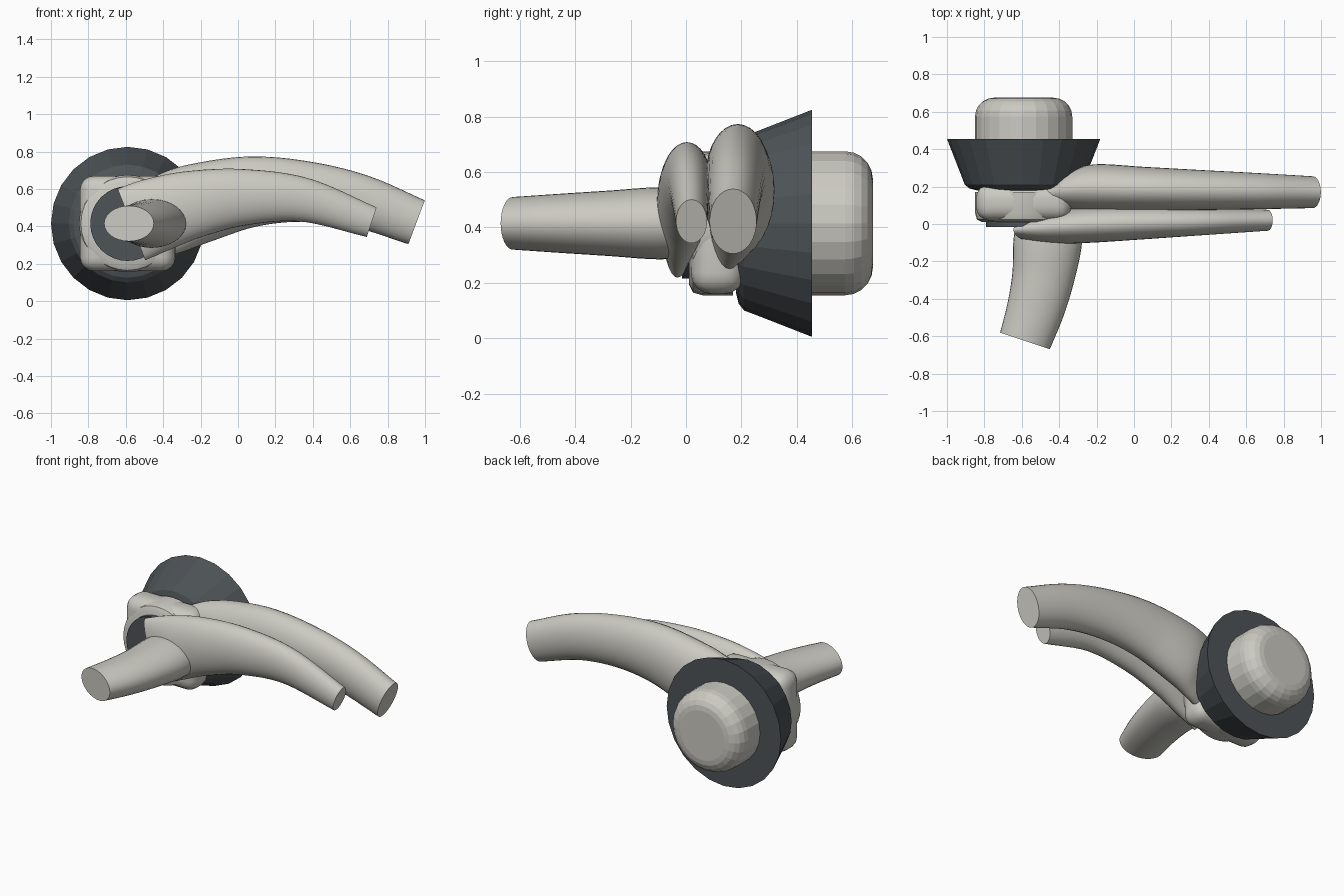
import bpy, bmesh, math
from mathutils import Vector

if "Cube" in bpy.data.objects:
    bpy.data.objects.remove(bpy.data.objects["Cube"], do_unlink=True)

AXIS_X, AXIS_Z = -0.59, 0.415


def material(name, rgb):
    m = bpy.data.materials.new(name)
    m.use_nodes = True
    m.diffuse_color = (*rgb, 1)
    m.node_tree.nodes["Principled BSDF"].inputs["Base Color"].default_value = (*rgb, 1)
    return m


LIGHT = material("warm light grey", (0.60, 0.59, 0.54))
DARK = material("dark slate grey", (0.075, 0.087, 0.095))


def finish(name, bm, mat, smooth=None):
    bmesh.ops.recalc_face_normals(bm, faces=bm.faces)
    mesh = bpy.data.meshes.new(name)
    bm.to_mesh(mesh)
    bm.free()
    mesh.materials.append(mat)
    if smooth:
        mesh.shade_smooth()
        mesh.set_sharp_from_angle(angle=math.radians(smooth))
    ob = bpy.data.objects.new(name, mesh)
    bpy.context.collection.objects.link(ob)
    return ob


def skin(bm, rings):
    """Join successive rings with quads and cap both ends."""
    n = len(rings[0])
    for a, b in zip(rings, rings[1:]):
        for i in range(n):
            j = (i + 1) % n
            bm.faces.new((a[i], a[j], b[j], b[i]))
    bm.faces.new(rings[0])
    bm.faces.new(rings[-1])


def turned(name, profile, mat, sides=24, smooth=None):
    """Revolve (radius, y) points about the mounting axis."""
    bm = bmesh.new()
    rings = []
    for r, y in profile:
        angles = [2 * math.pi * i / sides for i in range(sides)]
        rings.append([bm.verts.new((AXIS_X + r * math.cos(a), y, AXIS_Z + r * math.sin(a)))
                      for a in angles])
    skin(bm, rings)
    return finish(name, bm, mat, smooth)


def spline(p, t):
    """Catmull-Rom sample through station tuples, t in 0..len-1."""
    i = min(int(t), len(p) - 2)
    u = t - i
    b, c = p[i], p[i + 1]
    a = p[i - 1] if i else 2 * b - c
    d = p[i + 2] if i + 2 < len(p) else 2 * c - b
    return 0.5 * (2 * b + (c - a) * u + (2 * a - 5 * b + 4 * c - d) * u * u
                  + (3 * b - a - 3 * c + d) * u ** 3)


def arm(name, stations, flat_axis, sides=32, steps=8):
    """Tapered elliptical tube: stations are x, y, z, in-plane radius, side radius."""
    pts = [Vector(s) for s in stations]
    side = Vector(flat_axis)
    bm = bmesh.new()
    rings = []
    last = len(pts) - 1
    for k in range(last * steps + 1):
        t = k / steps
        s = spline(pts, t)
        tangent = (spline(pts, min(t + 0.05, last)) - spline(pts, max(t - 0.05, 0)))
        tangent = Vector(tangent[:3]).normalized()
        up = side.cross(tangent).normalized()
        centre = Vector(s[:3])
        ring = []
        for i in range(sides):
            a = 2 * math.pi * i / sides
            ring.append(bm.verts.new(centre + up * s[3] * math.cos(a) + side * s[4] * math.sin(a)))
        rings.append(ring)
    skin(bm, rings)
    return finish(name, bm, LIGHT, 40)


# Flared collar and rounded rear knob
turned("flared_collar", [(0.25, 0.18), (0.29, 0.19), (0.315, 0.21), (0.33, 0.25), (0.41, 0.455)], DARK)
bevel = 0.1
knob = [(0.26, 0.44)]
for i in range(6):
    a = math.pi / 2 * i / 5
    knob.append((0.26 - bevel + bevel * math.cos(a), 0.675 - bevel + bevel * math.sin(a)))
turned("rear_knob", knob, LIGHT)

# Rounded square hub with a round boss and a dark front disc
bm = bmesh.new()
bmesh.ops.create_cube(bm, size=1)
bmesh.ops.scale(bm, vec=(0.51, 0.195, 0.51), verts=bm.verts)
bmesh.ops.translate(bm, vec=(AXIS_X, 0.115, AXIS_Z), verts=bm.verts)
bmesh.ops.bevel(bm, geom=bm.edges[:], offset=0.075, segments=4, profile=0.5, affect='EDGES')
finish("hub_body", bm, LIGHT, 40)
turned("hub_boss", [(0.22, 0.01), (0.25, 0.025), (0.26, 0.06), (0.26, 0.17)], LIGHT, 32, 40)
turned("front_disc", [(0.2, -0.015), (0.2, 0.03)], DARK, 32, 40)

# Two long sideways arms, arching and tapering toward +x
arm("front_arm", [
    (-0.57, -0.03, 0.41, 0.205, 0.055),
    (-0.44, -0.02, 0.46, 0.2, 0.085),
    (-0.25, -0.005, 0.515, 0.182, 0.096),
    (0.02, 0.005, 0.555, 0.152, 0.089),
    (0.35, 0.012, 0.542, 0.118, 0.073),
    (0.715, 0.02, 0.422, 0.083, 0.056)], (0, 1, 0))
arm("rear_arm", [
    (-0.5, 0.13, 0.41, 0.2, 0.05),
    (-0.37, 0.17, 0.465, 0.215, 0.09),
    (-0.22, 0.193, 0.52, 0.215, 0.125),
    (0.06, 0.188, 0.584, 0.19, 0.117),
    (0.35, 0.182, 0.587, 0.163, 0.107),
    (0.65, 0.176, 0.535, 0.143, 0.097),
    (0.955, 0.17, 0.422, 0.125, 0.085)], (0, 1, 0))

# Short forward arm, curving toward -x
arm("forward_arm", [
    (-0.45, 0.04, AXIS_Z, 0.17, 0.12),
    (-0.462, -0.1, AXIS_Z, 0.183, 0.13),
    (-0.485, -0.28, AXIS_Z, 0.167, 0.118),
    (-0.525, -0.45, AXIS_Z, 0.154, 0.107),
    (-0.583, -0.625, AXIS_Z, 0.14, 0.095)], (0, 0, 1))
